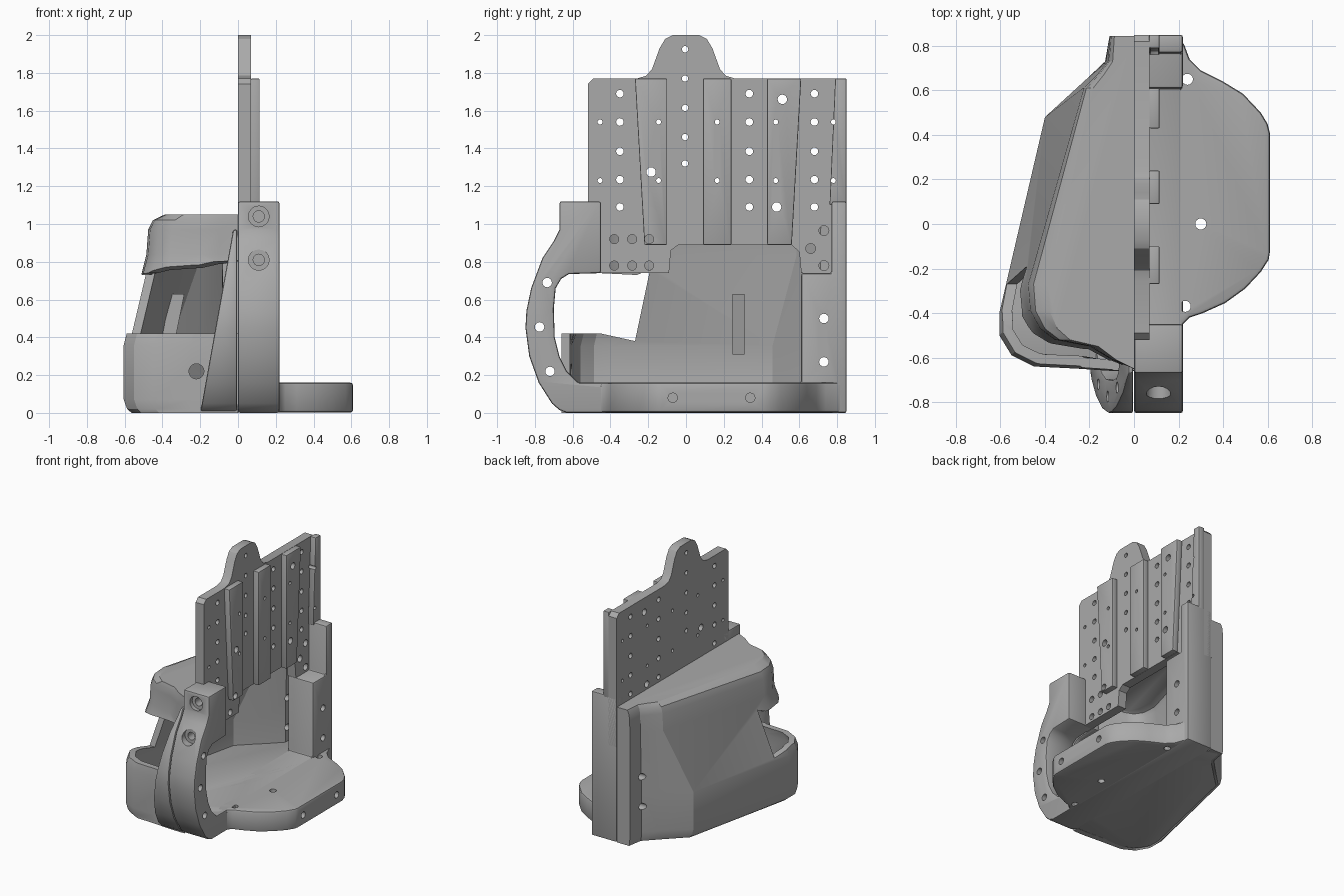
import bpy, bmesh, math
from mathutils import Matrix, Vector

cube = bpy.data.objects.get("Cube")
if cube:
    bpy.data.objects.remove(cube)

grey = bpy.data.materials.new("plain grey")
grey.use_nodes = True
grey.diffuse_color = (0.4, 0.4, 0.4, 1)
grey.node_tree.nodes["Principled BSDF"].inputs["Base Color"].default_value = (0.4, 0.4, 0.4, 1)


def make_object(name, bm):
    bmesh.ops.recalc_face_normals(bm, faces=bm.faces)
    mesh = bpy.data.meshes.new(name)
    bm.to_mesh(mesh)
    bm.free()
    mesh.materials.append(grey)
    obj = bpy.data.objects.new(name, mesh)
    bpy.context.collection.objects.link(obj)
    return obj


def apply(obj, kind, **settings):
    mod = obj.modifiers.new(kind, kind)
    for key, value in settings.items():
        setattr(mod, key, value)
    bpy.ops.object.select_all(action="DESELECT")
    bpy.context.view_layer.objects.active = obj
    obj.select_set(True)
    bpy.ops.object.modifier_apply(modifier=mod.name)


def loft(name, rows, closed=True, caps=(True, True)):
    bm = bmesh.new()
    rings = [[bm.verts.new(p) for p in row] for row in rows]
    count = len(rows[0])
    for a, b in zip(rings, rings[1:]):
        for i in range(count if closed else count - 1):
            j = (i + 1) % count
            bm.faces.new((a[i], a[j], b[j], b[i]))
    for ring, cap in zip((rings[0], rings[-1]), caps):
        if cap:
            bm.faces.new(ring)
    return make_object(name, bm)


def prism_x(name, profile, near, far, bevel=0):
    # near and far may be numbers or functions of height
    def at(v, z):
        return v(z) if callable(v) else v
    obj = loft(name, [[(at(v, z), y, z) for y, z in profile] for v in (near, far)])
    if bevel:
        apply(obj, "BEVEL", width=bevel, segments=2, limit_method="ANGLE", angle_limit=0.7)
    return obj


def drill(obj, axis, holes):
    # each hole is centre, radius, length
    bm = bmesh.new()
    turn = {"x": Matrix.Rotation(math.pi / 2, 4, "Y"),
            "y": Matrix.Rotation(math.pi / 2, 4, "X"), "z": Matrix()}[axis]
    for centre, radius, length in holes:
        bmesh.ops.create_cone(bm, cap_ends=True, segments=16, radius1=radius, radius2=radius,
                              depth=length, matrix=Matrix.Translation(centre) @ turn)
    cut(obj, make_object("hole_cutter", bm))


def cut(obj, cutter):
    cutter.hide_render = True
    apply(obj, "BOOLEAN", operation="DIFFERENCE", object=cutter, solver="EXACT")
    bpy.data.objects.remove(cutter)


# Side frame: front arch, floor rail and rear post
outer_arc = [(-.67, 1.12), (-.67, .97), (-.7, .91), (-.76, .82), (-.82, .66), (-.845, .54), (-.85, .45),
             (-.83, .3), (-.78, .16), (-.71, .05), (-.67, .015), (-.63, 0)]
inner_arc = [(-.57, .16), (-.63, .22), (-.67, .3), (-.695, .4), (-.7, .55), (-.69, .66),
             (-.66, .71), (-.62, .735), (-.45, .74)]
frame = prism_x("side_frame", outer_arc + [(.85, 0), (.85, 1.12), (.77, 1.12), (.77, .74),
                (.61, .74), (.61, .16)] + inner_arc + [(-.45, 1.12)], 0, .22, .012)
arch_holes = [((0, y, z), .025, 1) for y, z in [(-.735, .69), (-.775, .455), (-.72, .22)]]
drill(frame, "x", arch_holes + [((0, .73, z), .025, 1) for z in (.5, .27)])
for radius, length in ((.055, .06), (.03, .3)):
    drill(frame, "y", [((.11, y, z), radius, length) for y, z in [(-.67, 1.04), (-.76, .81)]])

# Tapered flange joining the arch to the cover
flange = prism_x("arch_flange", outer_arc[1:] + inner_arc + [(-.45, .97)],
                 lambda z: -.2 + .18 * z, -.004, .015)
drill(flange, "x", arch_holes)

# Slotted back plate with its raised tab
half_tab = [(.26, 1.77), (.21, 1.785), (.18, 1.82), (.14, 1.93), (.11, 1.98), (.07, 2)]
tab = [(-y, z) for y, z in half_tab] + half_tab[::-1]
plate = prism_x("back_plate", [(-.52, .74), (-.52, 1.74), (-.49, 1.77)] + tab +
                [(.82, 1.77), (.85, 1.74), (.85, .74), (.61, .74), (.6, .85), (.56, .89),
                 (-.04, .89), (-.08, .86), (-.09, .74)], 0, .07)
holes = [((.03, y, z), .02, .3) for y in (-.35, .335, .68) for z in (1.09, 1.235, 1.385, 1.54, 1.69)]
holes += [((.03, -.005, z), .017, .3) for z in (1.32, 1.46, 1.615, 1.77, 1.925)]
holes += [((.03, y, z), .013, .3) for y in (-.455, -.145, .165, .475, .78) for z in (1.23, 1.54)]
holes += [((.03, y, z), .025, .3) for y, z in [(-.185, 1.275), (.51, 1.66), (.48, 1.09)]]
holes += [((.06, y, z), .024, .2) for y in (-.38, -.285, -.195) for z in (.92, .78)]
holes += [((.06, y, z), .026, .2) for y, z in [(.66, .87), (.73, .965), (.73, .78)]]

# Raised ribs on the plate
ribs = []
for i, (top_a, top_b, low_a, low_b, low) in enumerate([
        (-.27, -.1, -.22, -.1, .89), (.09, .24, .09, .24, .89),
        (.43, .61, .43, .56, .89), (.79, .85, .76, .85, 1.1)]):
    ribs.append(prism_x(f"plate_rib_{i + 1}", [(low_a, low), (top_a, 1.77), (top_b, 1.77), (low_b, low)],
                        .068, .115, .006))
for part in [plate] + ribs:
    drill(part, "x", holes)

# Cover shell, lofted from a wide lower outline to a narrower upper one
lower = [(0, .845), (-.11, .845), (-.13, .73), (-.22, .645), (-.4, .48), (-.605, -.4), (-.605, -.5),
         (-.55, -.59), (-.45, -.64), (-.25, -.65), (-.1, -.66), (0, -.66)]
upper = [(0, .845), (-.11, .845), (-.12, .73), (-.17, .67), (-.23, .61), (-.485, -.27), (-.475, -.39),
         (-.43, -.47), (-.36, -.52), (-.2, -.55), (-.1, -.61), (0, -.65)]


def ring(outline, z, inset):
    return [(x * inset, y, z) for x, y in outline]


shell = loft("cover_shell", [ring(lower, 0, .93), ring(lower, .02, .97), ring(lower, .07, 1),
             ring(lower, .36, 1), ring(upper, .84, 1), ring(upper, .97, .98),
             ring(upper, 1.02, .93), ring(upper, 1.05, .8)], closed=False, caps=(False, True))
apply(shell, "SOLIDIFY", thickness=.045, offset=-1, use_even_offset=False)
cut(shell, prism_x("window_cutter", [(-.95, .42), (-.45, .42), (-.27, .38), (-.19, .76), (-.26, .73),
                   (-.46, .74), (-.6, .8), (-.95, .84)], -.9, .05))
drill(shell, "y", [((-.22, -.65, .22), .04, .2)])
drill(shell, "x", [((-.2, .73, z), .025, .4) for z in (.5, .27)])

# Inner post on the cover wall
prism_x("inner_post", [(.245, .31), (.31, .31), (.31, .63), (.245, .63)],
        lambda z: -.49 + .2 * z, lambda z: -.41 + .2 * z)

# Base plate, with the floor running under the cover
edge = [(.2, -.52), (.22, -.45), (.25, -.42), (.31, -.4), (.41, -.355), (.5, -.29), (.57, -.215), (.605, -.16),
        (.61, -.13), (.61, .41), (.6, .45), (.57, .5), (.49, .585), (.4, .64), (.3, .69),
        (.25, .74), (.22, .82)]
floor_edge = [(x * .92, y * .97) for x, y in lower]
outline = edge + floor_edge
base = loft("base_plate", [[(x, y, z) for x, y in outline] for z in (.002, .16)])
apply(base, "BEVEL", width=.015, segments=2, limit_method="ANGLE", angle_limit=1.2)
drill(base, "z", [((x, y, .08), .025, .4) for x, y in
                  [(.3, 0), (.075, 0), (.15, .34), (.24, .65), (.23, -.37)]])
drill(base, "x", [((.55, y, .08), .025, .2) for y in (-.07, .34)])

# Smooth the curved surfaces and keep the hard edges
bpy.ops.object.select_all(action="DESELECT")
for obj in bpy.context.scene.objects:
    if obj.type == "MESH" and grey.name in obj.data.materials:
        obj.select_set(True)
        bpy.context.view_layer.objects.active = obj
bpy.ops.object.shade_smooth_by_angle(angle=math.radians(28))
